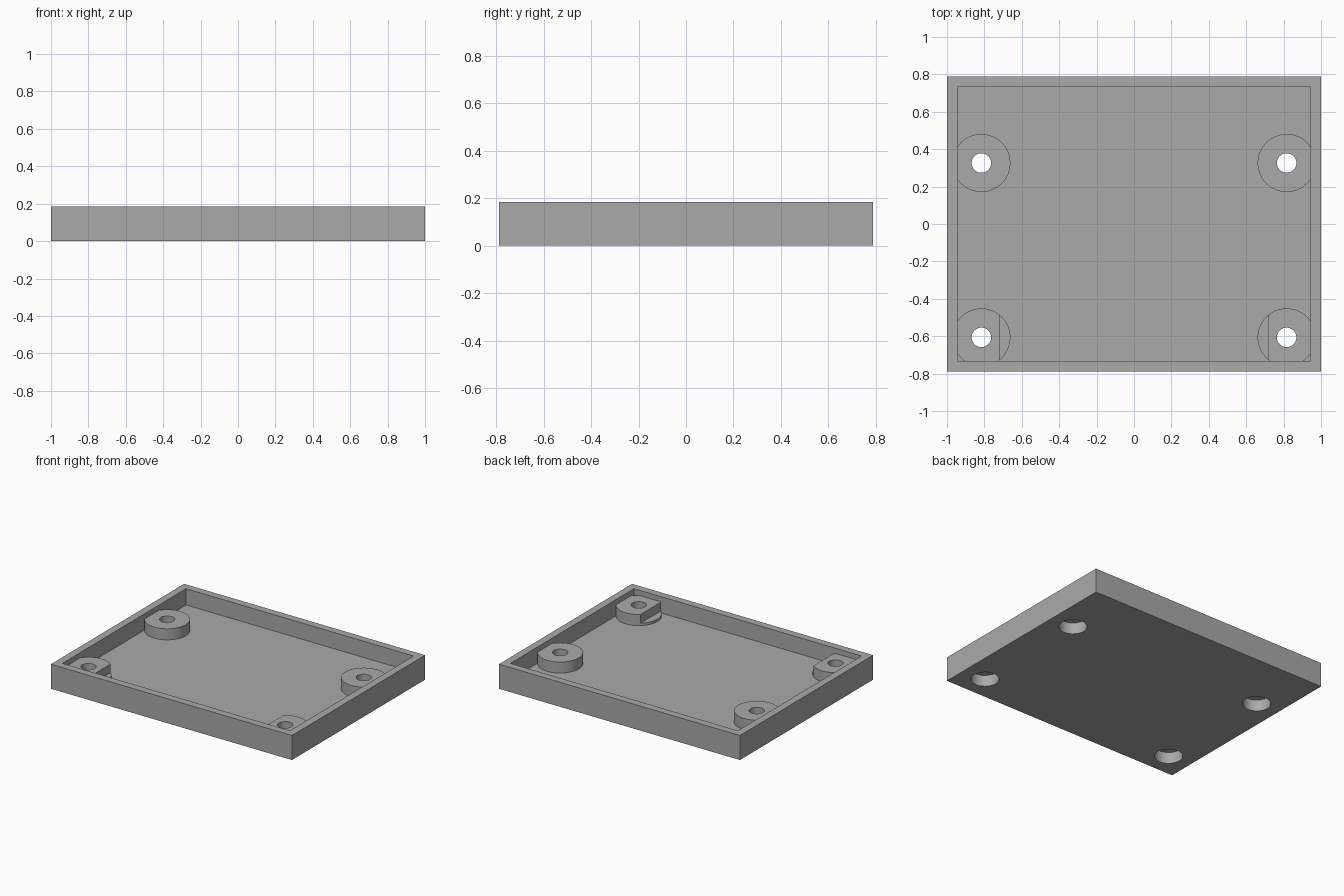
import bpy

cube = bpy.data.objects.get("Cube")
if cube:
    bpy.data.objects.remove(cube, do_unlink=True)

HX, HY, HEIGHT = 1.0, 0.789, 0.184
WALL, FLOOR = 0.056, 0.062
BOSS_TOP, STEP_Z = 0.145, 0.08
BOSS_R, HOLE_R, BORE_R, BORE_DEPTH = 0.155, 0.052, 0.096, 0.085
HOLE_X, BACK_Y, FRONT_Y = 0.816, 0.326, -0.606
NOTCH_X = 0.718

grey = bpy.data.materials.new("mid_grey")
grey.use_nodes = True
color = (0.4, 0.4, 0.4, 1)
grey.diffuse_color = color
grey.node_tree.nodes["Principled BSDF"].inputs["Base Color"].default_value = color


def box(name, x0, x1, y0, y1, z0, z1):
    bpy.ops.mesh.primitive_cube_add(
        size=1, location=((x0 + x1) / 2, (y0 + y1) / 2, (z0 + z1) / 2))
    ob = bpy.context.object
    ob.name = name
    ob.scale = (x1 - x0, y1 - y0, z1 - z0)
    bpy.ops.object.transform_apply(location=True, rotation=False, scale=True)
    ob.data.materials.append(grey)
    return ob


def cylinder(name, x, y, z0, z1, radius):
    bpy.ops.mesh.primitive_cylinder_add(
        vertices=64, radius=radius, depth=z1 - z0, location=(x, y, (z0 + z1) / 2))
    ob = bpy.context.object
    ob.name = name
    bpy.ops.object.transform_apply(location=True, rotation=False, scale=True)
    ob.data.materials.append(grey)
    return ob


def combine(target, other, operation):
    mod = target.modifiers.new(operation.lower(), 'BOOLEAN')
    mod.operation = operation
    mod.solver = 'EXACT'
    mod.object = other
    bpy.context.view_layer.objects.active = target
    bpy.ops.object.modifier_apply(modifier=mod.name)
    bpy.data.objects.remove(other, do_unlink=True)


# Open tray: solid block with a hollowed interior
tray = box("tray", -HX, HX, -HY, HY, 0, HEIGHT)
combine(tray, box("cavity", -HX + WALL, HX - WALL, -HY + WALL, HY - WALL,
                  FLOOR, HEIGHT + 0.1), 'DIFFERENCE')

for side in (-1, 1):
    for y in (BACK_Y, FRONT_Y):
        x = side * HOLE_X
        # Screw boss, merged into the floor and the nearby walls
        boss = cylinder("boss", x, y, FLOOR / 2, BOSS_TOP, BOSS_R)
        if y == FRONT_Y:
            # Step on the inner side of each front boss
            inner, outer = sorted((side * NOTCH_X, side * 0.5))
            combine(boss, box("notch", inner, outer, y - 0.3, y + 0.3,
                              STEP_Z, HEIGHT + 0.1), 'DIFFERENCE')
        # Keep the boss within the outer faces
        combine(boss, box("limit", -HX + WALL / 2, HX - WALL / 2,
                          -HY + WALL / 2, HY - WALL / 2, 0, HEIGHT), 'INTERSECT')
        combine(tray, boss, 'UNION')

# Screw holes with counterbores from below
for x in (-HOLE_X, HOLE_X):
    for y in (BACK_Y, FRONT_Y):
        combine(tray, cylinder("hole", x, y, -0.1, HEIGHT + 0.1, HOLE_R), 'DIFFERENCE')
        combine(tray, cylinder("counterbore", x, y, -0.1, BORE_DEPTH, BORE_R), 'DIFFERENCE')

# Smooth the round walls, keep the edges crisp
bpy.ops.object.select_all(action='DESELECT')
tray.select_set(True)
bpy.context.view_layer.objects.active = tray
bpy.ops.object.shade_smooth_by_angle(angle=0.5)
